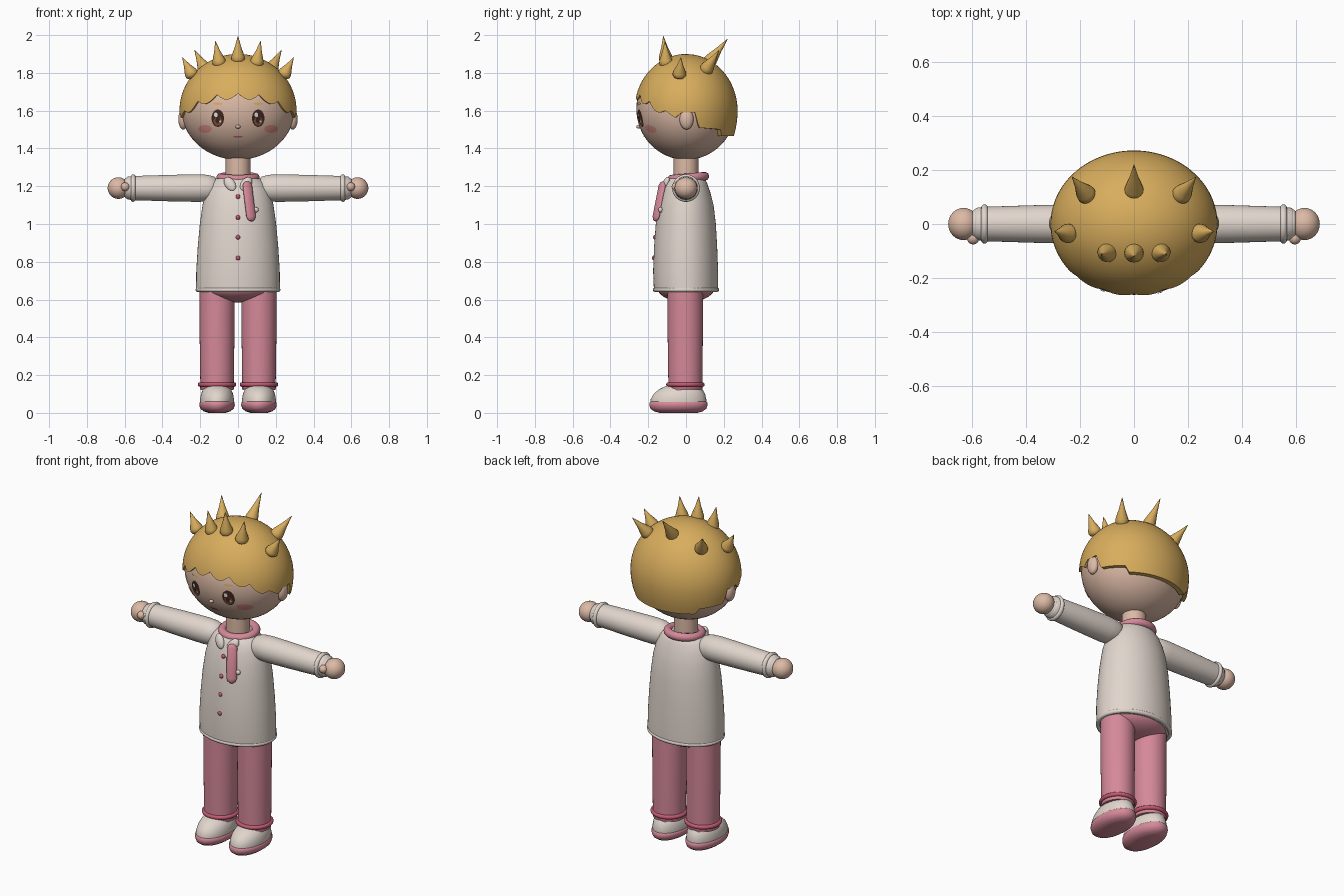
import bpy, bmesh, math
from mathutils import Vector, Matrix

if "Cube" in bpy.data.objects:
    bpy.data.objects.remove(bpy.data.objects["Cube"])

def material(name, rgb):
    m = bpy.data.materials.new(name)
    m.diffuse_color = (*rgb, 1)
    m.use_nodes = True
    m.node_tree.nodes["Principled BSDF"].inputs["Base Color"].default_value = m.diffuse_color
    return m

SKIN = material("skin", (.72, .49, .38))
HAIR = material("golden_hair", (.69, .42, .11))
CREAM = material("cream_cloth", (.75, .67, .61))
PINK = material("pink_cloth", (.67, .25, .32))
ROSE = material("deep_rose", (.55, .10, .17))
BROWN = material("dark_brown", (.055, .02, .014))
IRIS = material("warm_brown", (.22, .09, .05))
WHITE = material("white", (.9, .88, .86))
BLUSH = material("blush", (.70, .27, .23))

def finish(name, bm, mat, matrix=Matrix(), flip=True):
    if flip:
        bmesh.ops.recalc_face_normals(bm, faces=bm.faces)
    me = bpy.data.meshes.new(name)
    bm.transform(matrix)
    bm.to_mesh(me)
    bm.free()
    me.materials.append(mat)
    ob = bpy.data.objects.new(name, me)
    bpy.context.collection.objects.link(ob)
    bpy.context.view_layer.objects.active = ob
    bpy.ops.object.select_all(action='DESELECT')
    ob.select_set(True)
    bpy.ops.object.shade_smooth_by_angle(angle=math.radians(50))
    return ob

def skin_rings(bm, rings):
    for a, b in zip(rings, rings[1:]):
        n = len(a)
        for i in range(n):
            bm.faces.new((a[i], a[(i + 1) % n], b[(i + 1) % n], b[i]))

def loft(name, rows, mat, at=(0, 0, 0), to=None, n=40):
    """Stack of ellipses (height, rx, ry, y offset), optionally aimed along a direction."""
    bm = bmesh.new()
    rings = []
    for h, rx, ry, oy in rows:
        rings.append([bm.verts.new((rx * math.cos(2 * math.pi * i / n),
                                    oy + ry * math.sin(2 * math.pi * i / n), h)) for i in range(n)])
    skin_rings(bm, rings)
    bm.faces.new(rings[0])
    bm.faces.new(rings[-1])
    m = Matrix.Translation(at)
    if to is not None:
        m = m @ Vector(to).to_track_quat('Z', 'Y').to_matrix().to_4x4()
    return finish(name, bm, mat, m)

def ball(name, at, r, mat, rot=Matrix(), seg=32):
    bm = bmesh.new()
    bmesh.ops.create_uvsphere(bm, u_segments=seg, v_segments=seg * 2 // 3, radius=1)
    return finish(name, bm, mat, Matrix.Translation(at) @ rot @ Matrix.Diagonal((*r, 1)))

def ring(name, at, rx, ry, r, mat, rot=Matrix()):
    bm = bmesh.new()
    rings = []
    for i in range(48):
        a = 2 * math.pi * i / 48
        rings.append([bm.verts.new(((rx + r * math.cos(b)) * math.cos(a),
                                    (ry + r * math.cos(b)) * math.sin(a), r * math.sin(b)))
                      for b in [2 * math.pi * j / 12 for j in range(12)]])
    skin_rings(bm, rings + rings[:1])
    return finish(name, bm, mat, Matrix.Translation(at) @ rot)

# Head and neck
HX, HY, HZ, HC = .30, .263, .27, 1.61
ball("head", (0, 0, HC), (HX, HY, HZ), SKIN, seg=48)
loft("neck", [(1.22, .065, .065, 0), (1.40, .065, .065, 0)], SKIN)
ball("nose", (0, -.25, 1.515), (.013, .013, .01), SKIN, seg=16)

# Thin face details wrapped over the front of the head
def patch(name, x, z, rx, rz, mat, lift):
    bm = bmesh.new()
    def point(px, pz):
        d = max(0, 1 - (px / HX) ** 2 - ((pz - HC) / HZ) ** 2)
        return bm.verts.new((px, -HY * math.sqrt(d) - lift, pz))
    rings = [[point(x + k * rx * math.cos(2 * math.pi * i / 28), z + k * rz * math.sin(2 * math.pi * i / 28))
              for i in range(28)] for k in (1, .7, .4, .1)]
    skin_rings(bm, rings)
    bm.faces.new(rings[-1])
    return finish(name, bm, mat, flip=False)

for s, side in ((-1, "left"), (1, "right")):
    x = s * .107
    patch(side + "_eye", x, 1.56, .033, .046, BROWN, .003)
    patch(side + "_iris", x, 1.544, .022, .024, IRIS, .005)
    patch(side + "_pupil", x, 1.55, .013, .017, BROWN, .0065)
    patch(side + "_eye_glint", x - .010, 1.578, .010, .012, WHITE, .008)
    patch(side + "_eye_small_glint", x + .012, 1.543, .005, .006, WHITE, .008)
    patch(side + "_eyebrow", x, 1.637, .026, .006, HAIR, .004)
    patch(side + "_cheek", s * .175, 1.503, .036, .021, BLUSH, .003)
    ball(side + "_ear", (s * .29, .003, 1.555), (.026, .037, .055), SKIN)
patch("mouth", 0, 1.462, .026, .005, ROSE, .004)

# Hair cap with a scalloped fringe and a stepped nape
EDGE = [(0, 1.692), (22, 1.685), (44, 1.65), (66, 1.60), (78, 1.563), (85, 1.59),
        (100, 1.59), (105, 1.51), (134, 1.50), (138, 1.466), (180, 1.466)]
def hairline(deg):
    for (a, za), (b, zb) in zip(EDGE, EDGE[1:]):
        if deg <= b:
            z = za + (zb - za) * (deg - a) / (b - a)
            break
    if deg < 66:
        z -= .03 * abs(math.sin(math.pi * deg / 22))
    return z

bm = bmesh.new()
N, M = 180, 20
rings = [[] for _ in range(M + 2)]
for i in range(N):
    deg = 360 * i / N
    low = hairline(min(deg, 360 - deg))
    a = math.radians(deg)
    span = math.acos((low - 1.6) / (.30 if low > 1.6 else .36))
    for j in range(1, M + 3):
        t = span * min(j, M) / M
        c = math.cos(t)
        k = math.sin(t) * (1 if j <= M else .965 if j == M + 1 else .90)
        z = 1.6 + c * (.30 if c > 0 else .36)
        rings[j - 1].append(bm.verts.new((.31 * k * math.sin(a), -.273 * k * math.cos(a), z)))
skin_rings(bm, rings)
bm.faces.new(rings[0])
finish("hair_cap", bm, HAIR)

# Hair spikes: base point, tip point
spikes = [((0, -.105, 1.85), (0, -.12, 1.995)), ((0, .10, 1.83), (0, .22, 1.98))]
for s in (-1, 1):
    spikes += [((s * .095, -.105, 1.83), (s * .12, -.112, 1.968)),
               ((s * .165, .095, 1.80), (s * .23, .175, 1.92)),
               ((s * .235, -.037, 1.775), (s * .295, -.027, 1.882))]
for i, (p, q) in enumerate(spikes):
    d = Vector(q) - Vector(p)
    L = d.length
    loft(f"hair_spike_{i + 1}", [(L * h, r, r, 0) for h, r in
         ((0, .018), (.06, .03), (.16, .036), (.28, .034), (.6, .017), (1, .001))], HAIR, p, d, 16)

# Shirt
loft("shirt_body", [(.645, .21, .16, 0), (.65, .222, .17, 0), (.75, .221, .172, -.002), (.88, .213, .167, -.002),
     (1.0, .202, .159, -.001), (1.1, .188, .146, 0), (1.17, .17, .128, 0), (1.215, .148, .112, 0),
     (1.24, .12, .098, .002), (1.255, .07, .07, .004)], CREAM, n=56)
ring("shirt_hem", (0, 0, .652), .213, .163, .012, CREAM)
ring("neck_scarf", (0, .012, 1.245), .092, .088, .023, PINK, Matrix.Rotation(math.radians(5), 4, 'X'))
for s, side in ((-1, "left"), (1, "right")):
    ball(side + "_collar_flap", (s * .043, -.108, 1.212), (.027, .017, .043), CREAM,
         Matrix.Rotation(math.radians(s * 35), 4, 'Y') @ Matrix.Rotation(math.radians(-20), 4, 'X'))
for i, (y, z) in enumerate(((-.137, 1.145), (-.156, 1.035), (-.165, .93), (-.171, .82))):
    ball(f"button_{i + 1}", (0, y, z), (.012, .009, .012), ROSE, seg=16)
ball("chest_button", (.095, -.135, 1.075), (.014, .012, .014), CREAM, seg=16)

# Hanging scarf end
a, b = Vector((.047, -.122, 1.225)), Vector((.072, -.163, 1.015))
L = (b - a).length
loft("scarf_end", [(L * h, .028 * r, .014 * r, 0) for h, r in
     ((0, .3), (.03, .7), (.1, 1), (.88, 1), (.96, .75), (1, .25))], PINK, a, b - a, 24)

# Trousers seat
ball("trouser_seat", (0, 0, .665), (.195, .152, .08), PINK)

for s, side in ((-1, "left"), (1, "right")):
    # Arms, cuffs and hands
    loft(side + "_sleeve", [(0, .045, .045, 0), (.015, .06, .06, 0), (.05, .07, .07, 0), (.1, .073, .073, 0),
         (.25, .07, .07, 0), (.44, .064, .064, 0), (.475, .06, .06, 0), (.485, .05, .05, 0)],
         CREAM, (s * .11, 0, 1.19), (s, 0, 0))
    turn = Matrix.Rotation(math.pi / 2, 4, 'Y')
    ring(side + "_cuff", (s * .555, 0, 1.19), .06, .06, .013, CREAM, turn)
    ring(side + "_cuff_edge", (s * .588, 0, 1.19), .042, .042, .013, CREAM, turn)
    ball(side + "_hand", (s * .633, 0, 1.19), (.057, .06, .057), SKIN)
    ball(side + "_thumb", (s * .597, -.052, 1.197), (.023, .024, .023), SKIN, seg=20)
    # Legs and ankle bands
    x = s * .111
    loft(side + "_trouser_leg", [(.12, .088, .09, -.003), (.4, .092, .093, -.004), (.67, .094, .094, -.004)],
         PINK, (x, 0, 0))
    ring(side + "_ankle_band", (x, -.003, .15), .09, .09, .012, ROSE)
    ring(side + "_trouser_hem", (x, -.003, .133), .078, .08, .012, PINK)
    # Shoes
    loft(side + "_shoe", [(.04, .088, .146, -.04), (.07, .09, .148, -.04), (.1, .085, .136, -.035),
         (.125, .074, .115, -.028), (.143, .055, .085, -.02), (.15, .03, .05, -.015)], CREAM, (x, 0, 0))
    loft(side + "_shoe_sole", [(0, .045, .1, -.04), (.008, .07, .128, -.04), (.022, .088, .148, -.04),
         (.04, .094, .154, -.04), (.055, .093, .153, -.04), (.062, .085, .145, -.04)], PINK, (x, 0, 0))
